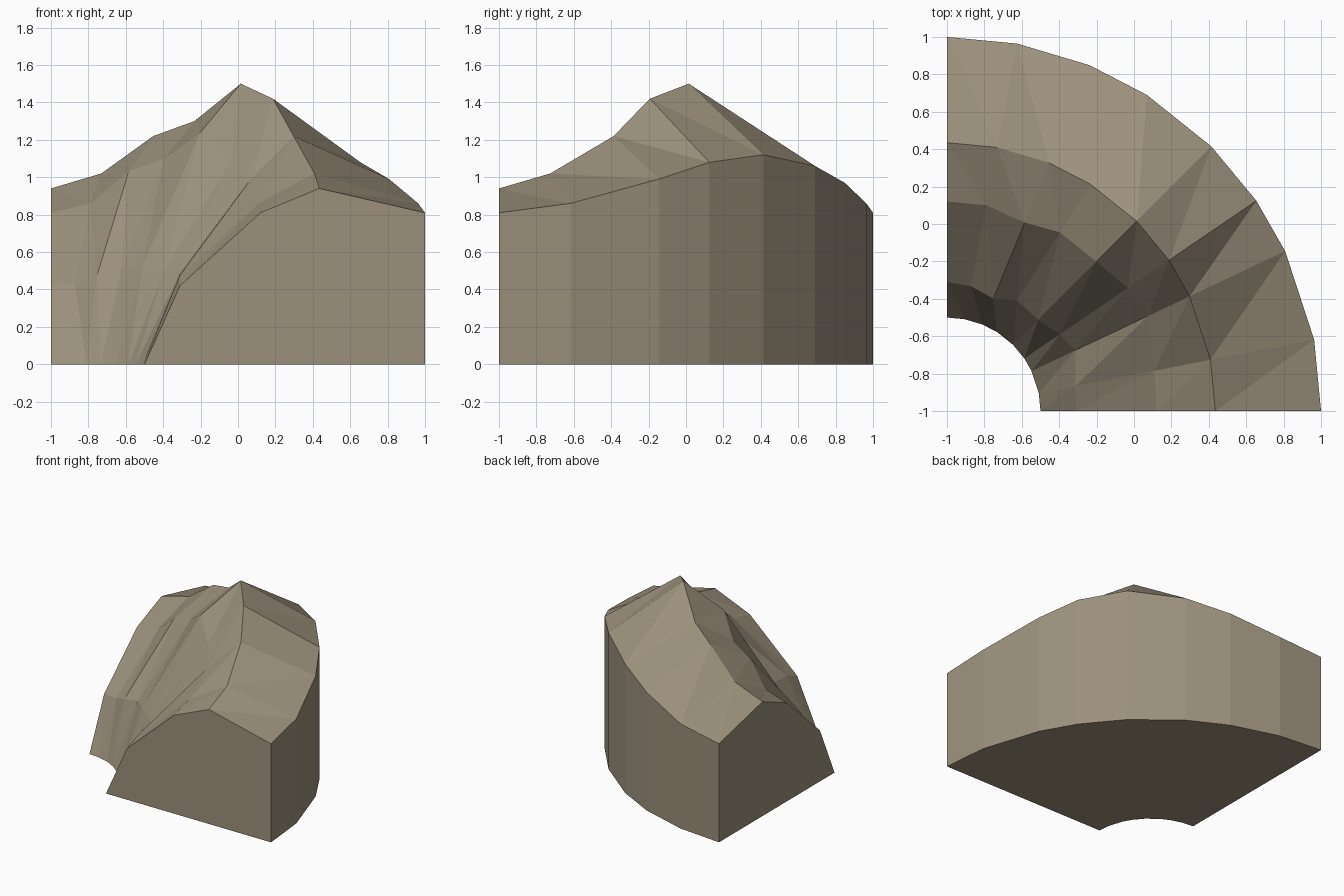
import bpy
import bmesh
from math import radians, sin, cos

default = bpy.data.objects.get("Cube")
if default:
    bpy.data.objects.remove(default, do_unlink=True)


def flat_material(name, colour):
    material = bpy.data.materials.new(name)
    material.use_nodes = True
    material.diffuse_color = colour
    material.node_tree.nodes["Principled BSDF"].inputs["Base Color"].default_value = colour
    return material


# Angular stations of the quarter sweep around the inner corner
station_angles = [0, 11, 25.3, 34.2, 45, 57.7, 67.6, 79.2, 90]

# Cross-section rings from the inner foot to the outer wall: (radii, heights)
inner_foot = ([.5] * 9, [0] * 9)
lower_slope = ([.69, .7, .76, .73, .69, .7, .65, .68, .69],
               [.42, .47, .48, .5, .52, .5, .48, .43, .42])
upper_slope = ([1.12, 1.13, 1.19, 1.17, 1.13, 1.13, 1.09, 1.12, 1.12],
               [.81, .86, 1, 1.1, 1.24, 1.1, 1.03, .86, .81])
ridge = ([1.435] * 9,
         [.94, 1.02, 1.22, 1.42, 1.5, 1.3, 1.22, 1.02, .94])
outer_rim = ([2] * 9,
             [.81, .86, .99, 1.08, 1.12, 1.06, .97, .86, .81])
outer_foot = ([2] * 9, [0] * 9)


def make_ring(bm, radii, heights):
    ring = []
    for angle, radius, height in zip(station_angles, radii, heights):
        turn = radians(angle)
        ring.append(bm.verts.new((radius * cos(turn) - 1, radius * sin(turn) - 1, height)))
    return ring


def build_cliff_corner():
    bm = bmesh.new()
    profile = (inner_foot, lower_slope, upper_slope, ridge, outer_rim, outer_foot)
    rings = [make_ring(bm, radii, heights) for radii, heights in profile]
    last = len(station_angles) - 1

    # Triangulated rocky bands, all split the same way
    for near, far in zip(rings, rings[1:]):
        for i in range(last):
            bm.faces.new((near[i], far[i], far[i + 1]))
            bm.faces.new((near[i], far[i + 1], near[i + 1]))

    # Flat underside
    for i in range(last):
        bm.faces.new((rings[0][i], rings[0][i + 1], rings[-1][i + 1], rings[-1][i]))

    # Flat end walls
    bm.faces.new([ring[0] for ring in rings])
    bm.faces.new([ring[last] for ring in reversed(rings)])
    bmesh.ops.recalc_face_normals(bm, faces=bm.faces)

    mesh = bpy.data.meshes.new("cliff_corner")
    bm.to_mesh(mesh)
    bm.free()
    cliff = bpy.data.objects.new("cliff_corner", mesh)
    bpy.context.collection.objects.link(cliff)
    return cliff


cliff = build_cliff_corner()
cliff.data.materials.append(flat_material("sandy stone", (.33, .28, .2, 1)))
